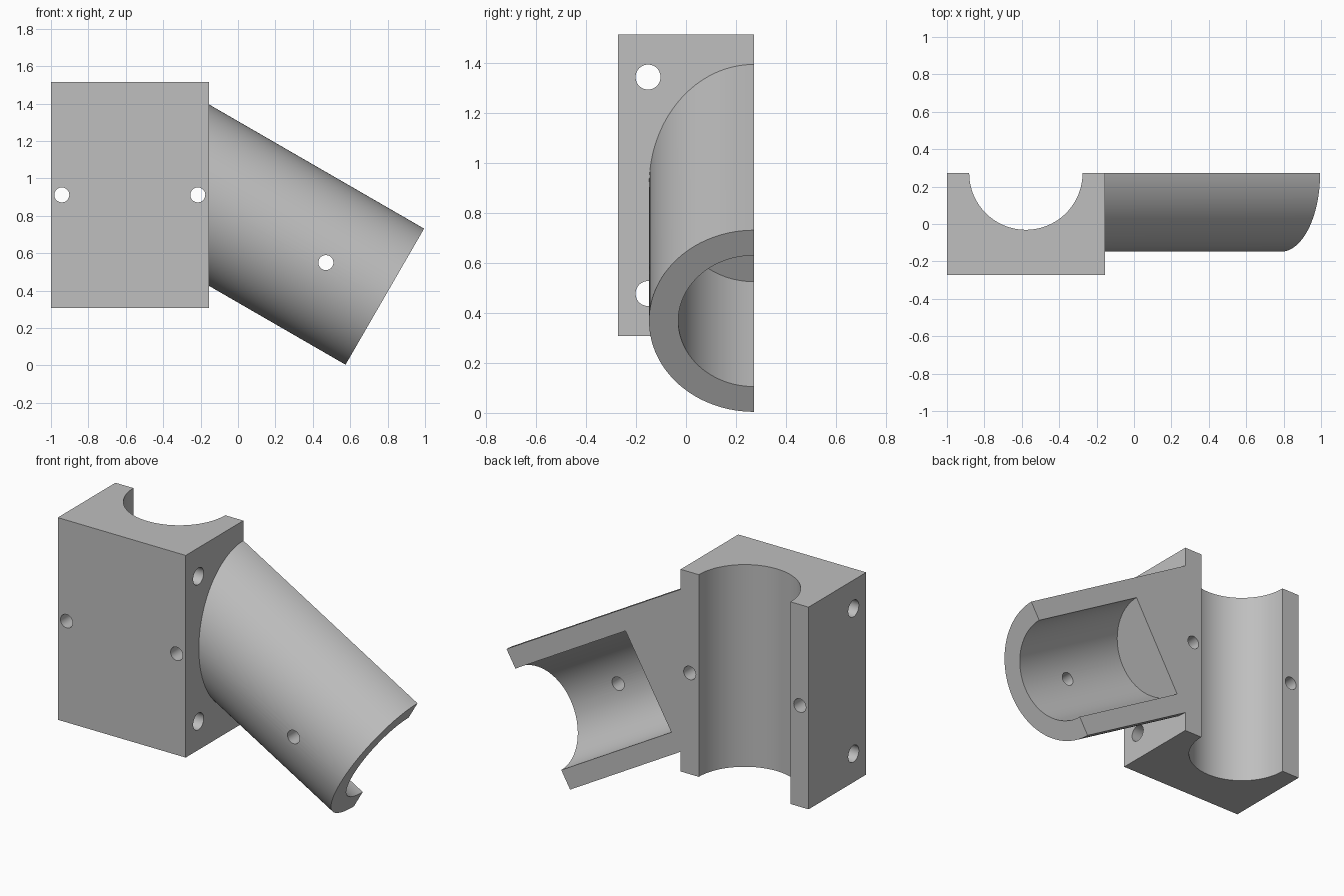
import bpy, math
from mathutils import Vector

cube = bpy.data.objects.get("Cube")
if cube:
    bpy.data.objects.remove(cube, do_unlink=True)

grey = bpy.data.materials.new("plain grey")
grey.use_nodes = True
colour = (0.52, 0.52, 0.52, 1)
grey.diffuse_color = colour
grey.node_tree.nodes["Principled BSDF"].inputs["Base Color"].default_value = colour

BACK = 0.272             # flat split plane
FACE = -0.155            # block side that carries the arm
BORE, HOLE, BOLT = 0.303, 0.04, 0.05


def box(name, low, high):
    low, high = Vector(low), Vector(high)
    bpy.ops.mesh.primitive_cube_add(size=1, location=(low + high) / 2)
    ob = bpy.context.object
    ob.name = name
    ob.scale = high - low
    bpy.ops.object.transform_apply(location=False, rotation=False, scale=True)
    return ob


def rod(name, start, end, radius, sides=128):
    start, end = Vector(start), Vector(end)
    axis = end - start
    bpy.ops.mesh.primitive_cylinder_add(
        vertices=sides, radius=radius, depth=axis.length, location=(start + end) / 2,
        rotation=axis.to_track_quat('Z', 'Y').to_euler())
    bpy.context.object.name = name
    return bpy.context.object


def cut(target, cutters):
    bpy.context.view_layer.objects.active = target
    for cutter in cutters:
        mod = target.modifiers.new("cut", 'BOOLEAN')
        mod.operation, mod.solver, mod.object = 'DIFFERENCE', 'EXACT', cutter
        bpy.ops.object.modifier_apply(modifier=mod.name)
        bpy.data.objects.remove(cutter, do_unlink=True)


def finish(ob):
    bpy.ops.object.select_all(action='DESELECT')
    ob.select_set(True)
    bpy.context.view_layer.objects.active = ob
    ob.data.materials.clear()
    ob.data.materials.append(grey)
    bpy.ops.object.shade_smooth_by_angle(angle=math.radians(30))


# Clamp block: vertical half-round channel, bolt holes and pin holes
block = box("clamp_block", (-1, -BACK, 0.308), (FACE, BACK, 1.515))
cutters = [rod("channel_cutter", (-0.578, BACK, 0), (-0.578, BACK, 2), BORE)]
for z in (0.478, 1.345):
    cutters.append(rod("bolt_cutter", (-1.2, -0.152, z), (0.1, -0.152, z), BOLT, 48))
for x in (-0.942, -0.215):
    cutters.append(rod("pin_cutter", (x, -0.6, 0.912), (x, 0.6, 0.912), HOLE, 48))
cut(block, cutters)
finish(block)

# Sloping half-round arm with a blind bore and one pin hole
tip = Vector((0.785, BACK, 0.368))
along = Vector((math.cos(math.radians(30)), 0, -0.5))
arm = rod("socket_arm", tip - along * 1.6, tip, 0.42)
pin = tip - along * 0.364
cut(arm, [
    rod("bore_cutter", tip - along * 0.84, tip + along * 0.3, BORE),
    box("back_cutter", (-3, BACK, -2), (3, 2, 4)),
    box("face_cutter", (-3, -2, -2), (FACE, 2, 4)),
    rod("pin_cutter", pin - Vector((0, 1, 0)), pin + Vector((0, 1, 0)), HOLE, 48),
])
finish(arm)
